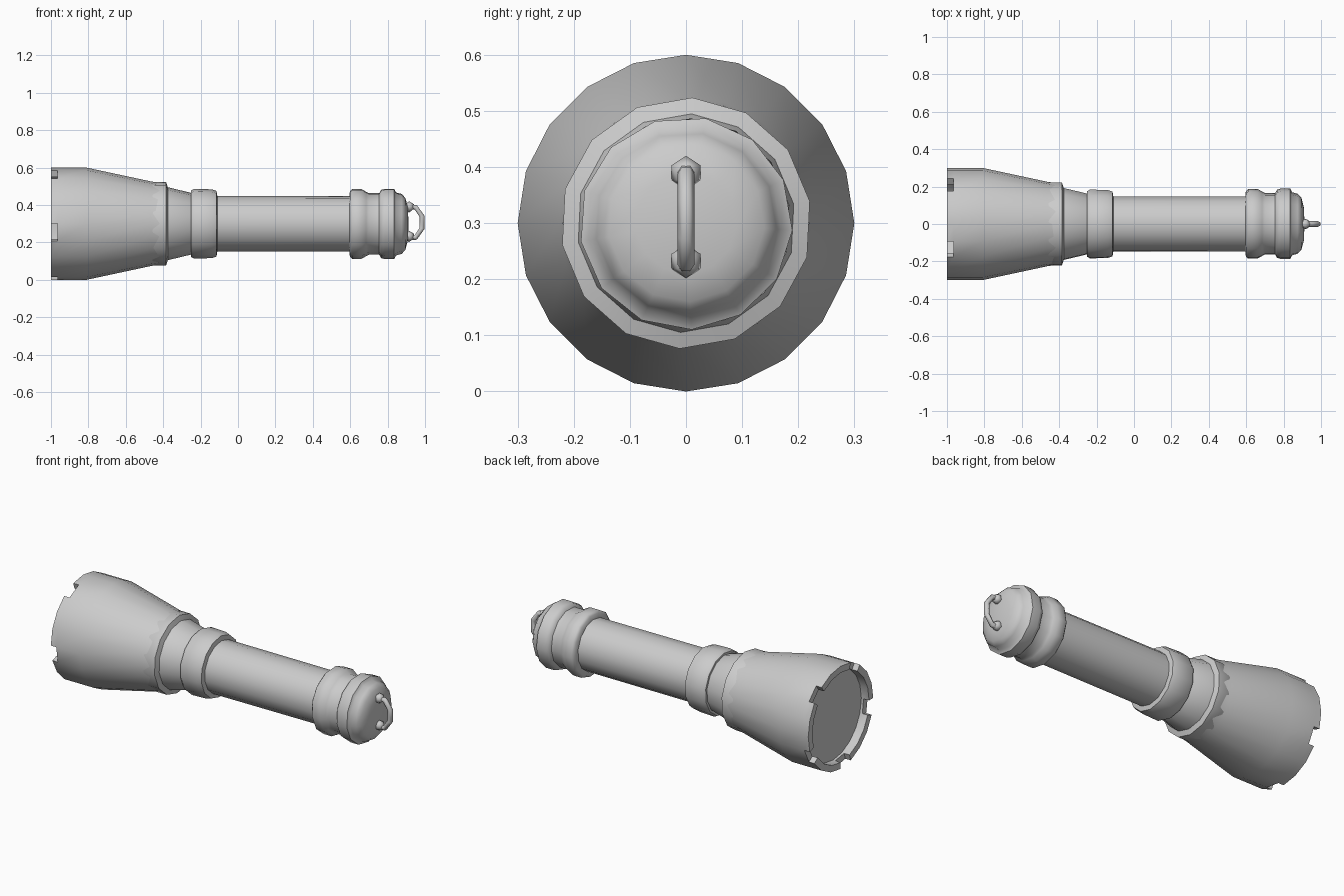
import bpy, bmesh, math
from mathutils import Vector

if "Cube" in bpy.data.objects:
    bpy.data.objects.remove(bpy.data.objects["Cube"])

CZ = 0.30  # height of the torch axis


def finish(name, bm, angle=40):
    bmesh.ops.recalc_face_normals(bm, faces=bm.faces)
    me = bpy.data.meshes.new(name)
    bm.to_mesh(me)
    bm.free()
    ob = bpy.data.objects.new(name, me)
    bpy.context.collection.objects.link(ob)
    bpy.ops.object.select_all(action='DESELECT')
    ob.select_set(True)
    bpy.context.view_layer.objects.active = ob
    bpy.ops.object.shade_smooth_by_angle(angle=math.radians(angle))
    return ob


def lathe(profile, sides, start=0.0):
    """Revolve (x, radius) points about the torch axis; radius 0 closes an end."""
    bm = bmesh.new()
    rings, bands = [], []
    for x, r in profile:
        if r == 0:
            rings.append([bm.verts.new((x, 0, CZ))] * sides)
            continue
        ring = []
        for i in range(sides):
            a = math.radians(start) + 2 * math.pi * i / sides
            ring.append(bm.verts.new((x, -r * math.cos(a), CZ + r * math.sin(a))))
        rings.append(ring)
    for A, B in zip(rings, rings[1:]):
        band = []
        for i in range(sides):
            j = (i + 1) % sides
            vs = list(dict.fromkeys((A[i], A[j], B[j], B[i])))
            band.append(bm.faces.new(vs))
        bands.append(band)
    return bm, bands


# flared head with recessed lens seat; the rim band is raised into five teeth
bm, bands = lathe([(-0.95, 0), (-0.95, 0.262), (-0.965, 0.262), (-0.965, 0.3),
                   (-0.81, 0.3), (-0.465, 0.226), (-0.42, 0.219)], 20)
teeth = [f for i, f in enumerate(bands[2]) if i % 4 != 3]
ext = bmesh.ops.extrude_face_region(bm, geom=teeth)
bmesh.ops.delete(bm, geom=[f for f in teeth if f.is_valid], context='FACES_ONLY')
for v in ext['geom']:
    if isinstance(v, bmesh.types.BMVert):
        v.co.x = -1.0
finish("head", bm)

# collar flange and tapering neck
bm, _ = lathe([(-0.47, 0.215), (-0.455, 0.224), (-0.385, 0.224), (-0.375, 0.195),
               (-0.25, 0.165), (-0.23, 0.15)], 14, -10)
finish("neck_collar", bm, 50)

# switch ring
bm, _ = lathe([(-0.25, 0.15), (-0.25, 0.178), (-0.235, 0.187), (-0.14, 0.184),
               (-0.115, 0.176), (-0.11, 0.145)], 14, -10)
finish("neck_ring", bm, 50)

# handle tube
bm, _ = lathe([(-0.25, 0.15), (0.65, 0.148)], 14, -10)
finish("handle", bm)

# tail: two rings, groove and domed end
bm, _ = lathe([(0.595, 0.145), (0.598, 0.176), (0.61, 0.188), (0.66, 0.188),
               (0.685, 0.174), (0.70, 0.166), (0.755, 0.166), (0.765, 0.184),
               (0.785, 0.190), (0.835, 0.190), (0.845, 0.170), (0.875, 0.162),
               (0.895, 0.140), (0.908, 0.09), (0.912, 0)], 13, -10)
finish("tail_cap", bm, 50)

# lanyard mounts
for tag, z in (("upper", 0.39), ("lower", 0.232)):
    bm = bmesh.new()
    bmesh.ops.create_icosphere(bm, subdivisions=1, radius=0.03)
    bmesh.ops.translate(bm, verts=bm.verts, vec=Vector((0.915, 0, z)))
    finish("loop_mount_" + tag, bm, 60)

# lanyard loop
cu = bpy.data.curves.new("lanyard_loop", 'CURVE')
cu.dimensions = '3D'
cu.bevel_depth = 0.015
cu.bevel_resolution = 1
cu.use_fill_caps = True
path = [(0.915, 0.392), (0.95, 0.388), (0.984, 0.34),
        (0.984, 0.275), (0.95, 0.226), (0.915, 0.226)]
sp = cu.splines.new('POLY')
sp.points.add(len(path) - 1)
for p, (x, z) in zip(sp.points, path):
    p.co = (x, 0, z, 1)
sp.use_smooth = True
bpy.context.collection.objects.link(bpy.data.objects.new("lanyard_loop", cu))
